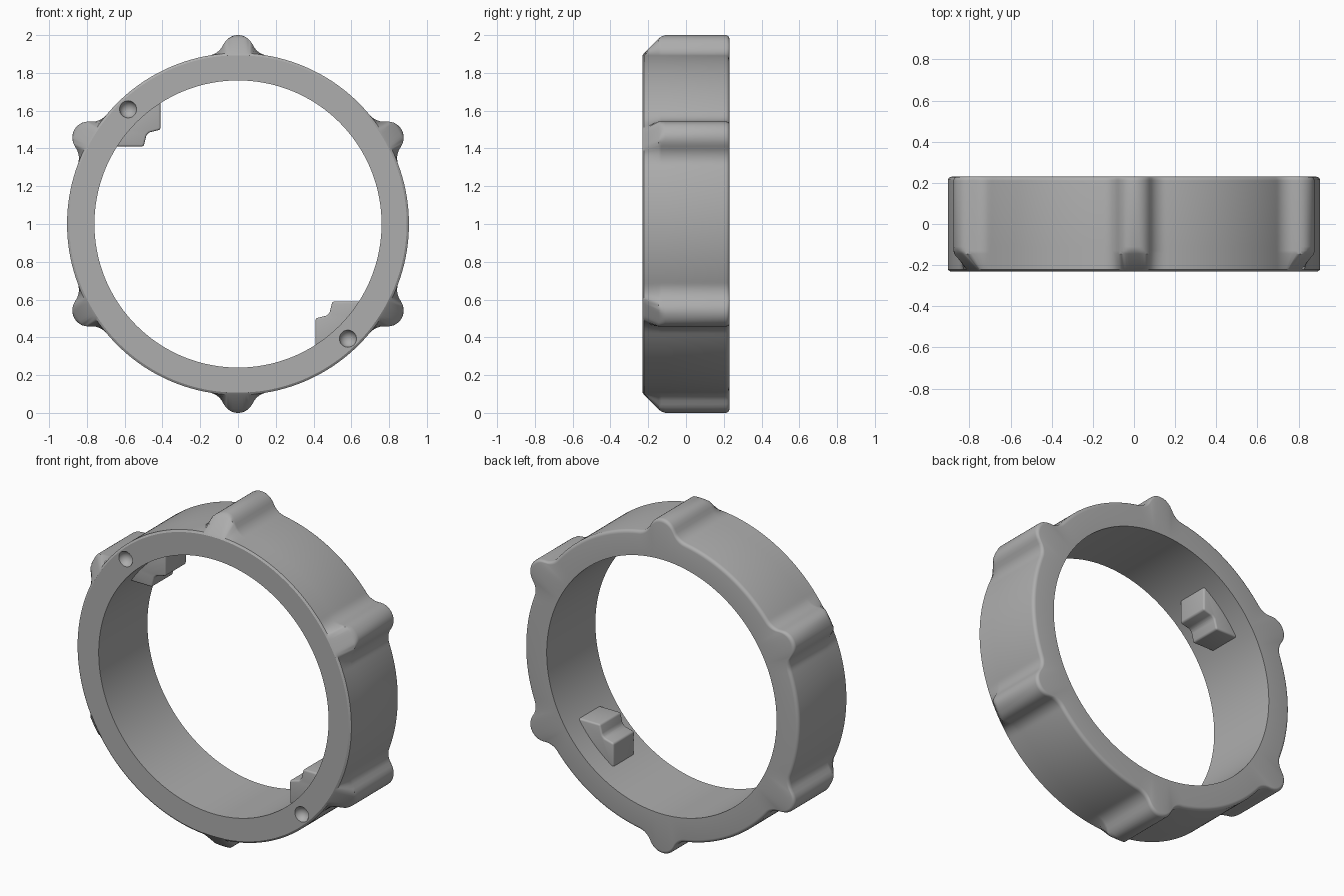
import bpy, bmesh, math
from mathutils import Matrix

if "Cube" in bpy.data.objects:
    bpy.data.objects.remove(bpy.data.objects["Cube"], do_unlink=True)

grey = bpy.data.materials.new("plain grey")
grey.use_nodes = True
colour = (0.42, 0.42, 0.42, 1)
grey.diffuse_color = colour
grey.node_tree.nodes["Principled BSDF"].inputs["Base Color"].default_value = colour

R, INNER, HALF, STEPS = 0.905, 0.76, 0.23, 480
BUMP_AT, BUMP_R, FILLET = 0.915, 0.085, 0.1


def make_object(name, bm):
    bmesh.ops.recalc_face_normals(bm, faces=bm.faces)
    mesh = bpy.data.meshes.new(name)
    bm.to_mesh(mesh)
    bm.free()
    ob = bpy.data.objects.new(name, mesh)
    bpy.context.collection.objects.link(ob)
    mesh.materials.append(grey)
    return ob


def activate(ob):
    bpy.ops.object.select_all(action='DESELECT')
    ob.select_set(True)
    bpy.context.view_layer.objects.active = ob


# Outline radius: a circle with six round lobes blended in by fillets
far, reach = R + FILLET, BUMP_R + FILLET
END = math.acos((BUMP_AT**2 + far**2 - reach**2) / (2 * BUMP_AT * far))
fx, fy = far * math.sin(END), far * math.cos(END)
START = math.atan2(fx * BUMP_R / reach, BUMP_AT + (fy - BUMP_AT) * BUMP_R / reach)


def outline(angle):
    sixth = math.pi / 3
    d = abs((angle - math.pi / 2 + sixth / 2) % sixth - sixth / 2)
    if d < START:
        return BUMP_AT * math.cos(d) + math.sqrt(BUMP_R**2 - (BUMP_AT * math.sin(d))**2)
    if d < END:
        e = END - d
        return far * math.cos(e) - math.sqrt(max(0, FILLET**2 - (far * math.sin(e))**2))
    return R


# Cross sections as (y, inset, largest radius): bevelled front, rounded back
sections = [(-HALF, 0.008, 0.893), (-HALF + 0.008, 0, 0.905)]
sections += [(-0.145, 0, 0.982), (-0.13, 0, 0.993), (-0.11, 0, 1.0)]
for i in range(5):
    a = i / 4 * math.pi / 2
    sections.append((HALF - 0.02 + 0.02 * math.sin(a), 0.02 * (1 - math.cos(a)), 2))

bm = bmesh.new()
loops = []
for y, inset, limit in sections + [(HALF, None, 0), (-HALF, None, 0)]:
    loop = []
    for k in range(STEPS):
        a = math.tau * k / STEPS
        r = INNER if inset is None else min(outline(a) - inset, limit)
        loop.append(bm.verts.new((r * math.cos(a), y, 1 + r * math.sin(a))))
    loops.append(loop)
for j, loop in enumerate(loops):
    after = loops[(j + 1) % len(loops)]
    for k in range(STEPS):
        n = (k + 1) % STEPS
        bm.faces.new((loop[k], loop[n], after[n], after[k]))
ring = make_object("lobed_ring", bm)

# Two round dimples in the front face
for side in (-1, 1):
    bm = bmesh.new()
    place = Matrix.Translation((side * 0.582, -HALF - 0.008, 1 - side * 0.607))
    bmesh.ops.create_uvsphere(bm, u_segments=32, v_segments=16, radius=0.046, matrix=place)
    cutter = make_object("dimple_cutter", bm)
    cutter.hide_render = True
    activate(ring)
    cut = ring.modifiers.new("dimple", 'BOOLEAN')
    cut.operation, cut.object, cut.solver = 'DIFFERENCE', cutter, 'EXACT'
    bpy.ops.object.modifier_apply(modifier=cut.name)
    bpy.data.objects.remove(cutter, do_unlink=True)
activate(ring)
bpy.ops.object.shade_smooth_by_angle(angle=math.radians(30))

# Notched inner tabs, one turned half way round from the other
half_profile = [(0.5, 0.7), (0.41, 0.64), (0.41, 0.5), (0.47, 0.485)]
profile = half_profile + [(z, x) for x, z in reversed(half_profile)]
for side, name in ((-1, "right_inner_tab"), (1, "left_inner_tab")):
    bm = bmesh.new()
    face = bm.faces.new([bm.verts.new((side * x, -0.1, 1 - side * z)) for x, z in profile])
    moved = bmesh.ops.extrude_face_region(bm, geom=[face])["geom"]
    bmesh.ops.translate(bm, vec=(0, 0.2, 0),
                        verts=[v for v in moved if isinstance(v, bmesh.types.BMVert)])
    tab = make_object(name, bm)
    bevel = tab.modifiers.new("rounded edges", 'BEVEL')
    bevel.width, bevel.segments, bevel.limit_method = 0.018, 4, 'ANGLE'
    activate(tab)
    bpy.ops.object.modifier_apply(modifier=bevel.name)
    bpy.ops.object.shade_smooth_by_angle(angle=math.radians(30))
